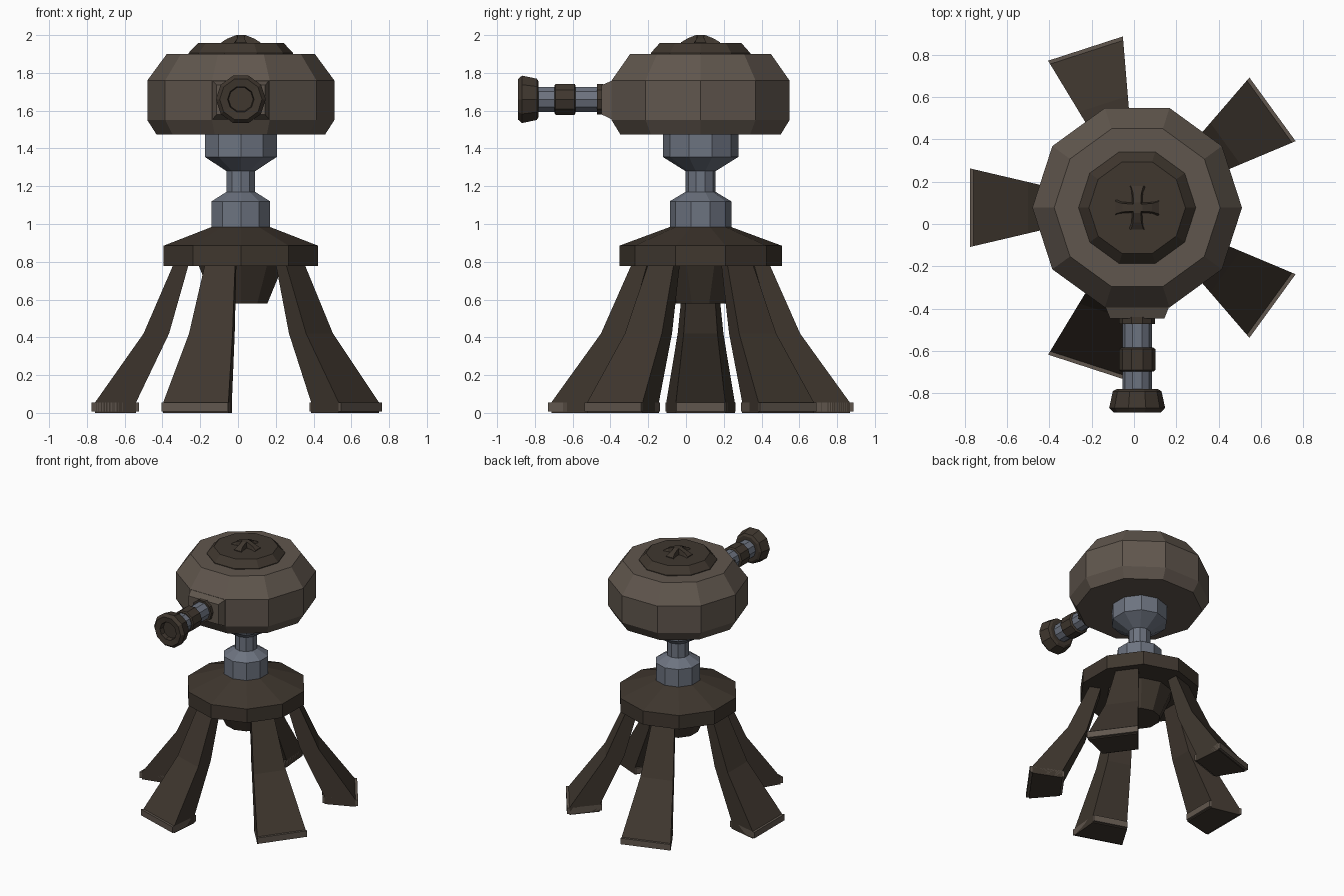
import bpy, bmesh, math
from mathutils import Matrix, Vector

if "Cube" in bpy.data.objects:
    bpy.data.objects.remove(bpy.data.objects["Cube"])

CX, CY = 0.015, 0.077      # turret axis
BZ = 1.66                  # barrel height


def material(name, rgb):
    m = bpy.data.materials.new(name)
    m.diffuse_color = (*rgb, 1)
    m.use_nodes = True
    m.node_tree.nodes["Principled BSDF"].inputs["Base Color"].default_value = m.diffuse_color
    return m


LIGHT = material("light brown", (0.118, 0.094, 0.075))
DARK = material("dark brown", (0.050, 0.038, 0.028))
STEEL = material("blue grey steel", (0.152, 0.172, 0.215))


def finish(name, bm, mat):
    bmesh.ops.recalc_face_normals(bm, faces=bm.faces)
    me = bpy.data.meshes.new(name)
    bm.to_mesh(me)
    bm.free()
    me.materials.append(mat)
    ob = bpy.data.objects.new(name, me)
    bpy.context.collection.objects.link(ob)
    return ob


def loft(bm, rings):
    """Skin a list of vertex rings and cap both ends."""
    vs = [[bm.verts.new(p) for p in r] for r in rings]
    n = len(vs[0])
    for a, b in zip(vs, vs[1:]):
        for i in range(n):
            j = (i + 1) % n
            bm.faces.new((a[i], a[j], b[j], b[i]))
    bm.faces.new(vs[0])
    bm.faces.new(vs[-1])


def turned(name, profile, mat, phase=0, along_y=False, n=10):
    """Ten-sided lathe part from (radius, position) pairs."""
    bm = bmesh.new()
    rings = []
    for r, h in profile:
        ring = []
        for i in range(n):
            a = math.radians(phase) + i * math.tau / n
            c, s = r * math.cos(a), r * math.sin(a)
            ring.append((CX + c, h, BZ + s) if along_y else (CX + c, CY + s, h))
        rings.append(ring)
    loft(bm, rings)
    return finish(name, bm, mat)


# Base and neck (corners on the y axis)
turned("base_hub", [(0.148, 0.58), (0.235, 0.78)], DARK, 18)
turned("base_plate", [(0.43, 0.778), (0.43, 0.885), (0.16, 0.985)], DARK, 18)
turned("neck", [(0.163, 0.97), (0.163, 1.12), (0.08, 1.17), (0.08, 1.28),
                (0.20, 1.355), (0.20, 1.48)], STEEL, 18)

# Head (corners on the x axis) and lid
turned("head", [(0.447, 1.475), (0.495, 1.55), (0.495, 1.76), (0.392, 1.90)], LIGHT)
turned("lid", [(0.277, 1.89), (0.277, 1.905), (0.228, 1.957)], DARK)

# Flared cross knob on the lid
bm = bmesh.new()
for k in range(4):
    rot = Matrix.Translation((CX, CY, 0)) @ Matrix.Rotation(k * math.pi / 2, 4, 'Z')
    rings = [[(d, -w, 1.95), (d, w, 1.95), (d, w * 0.7, z), (d, -w * 0.7, z)]
             for d, w, z in ((0, 0.025, 2.0), (0.025, 0.025, 2.0),
                             (0.07, 0.028, 1.982), (0.103, 0.042, 1.962))]
    loft(bm, [[rot @ Vector(p) for p in r] for r in rings])
finish("lid_knob", bm, DARK)

# Five wedge legs with foot rims
TAPER = 0.235


def wedge(name, sections, mat, angle):
    """Radial wedge from (inner distance, outer distance, z) sections."""
    bm = bmesh.new()
    rot = Matrix.Translation((CX, CY, 0)) @ Matrix.Rotation(angle, 4, 'Z')
    loft(bm, [[rot @ Vector((d, s * d * TAPER, z))
               for d, s in ((i, -1), (o, -1), (o, 1), (i, 1))]
              for i, o, z in sections])
    finish(name, bm, mat)


for k in range(5):
    a = math.pi + k * math.tau / 5
    wedge(f"leg_{k + 1}", [(0.555, 0.772, 0), (0.555, 0.772, 0.055),
                           (0.38, 0.515, 0.42), (0.275, 0.355, 0.79)], DARK, a)
    wedge(f"foot_{k + 1}", [(0.54, 0.79, 0.008), (0.54, 0.79, 0.055)], LIGHT, a)

# Tapered barrel mount growing out of the front head panel
bm = bmesh.new()
loft(bm, [[(CX - w, y, lo), (CX + w, y, lo), (CX + w, y, hi), (CX - w, y, hi)]
          for w, y, lo, hi in ((0.153, -0.385, 1.55, 1.762), (0.128, -0.447, 1.58, 1.735))])
finish("barrel_mount", bm, LIGHT)

# Barrel, collars and hollow muzzle
turned("barrel_collar", [(0.085, -0.44), (0.085, -0.472)], DARK, 0, True)
turned("barrel", [(0.07, -0.46), (0.07, -0.79)], STEEL, 0, True)
turned("barrel_band", [(0.076, -0.584), (0.086, -0.59), (0.086, -0.69), (0.076, -0.697)],
       DARK, 0, True)
turned("muzzle", [(0.098, -0.78), (0.115, -0.79), (0.132, -0.868), (0.112, -0.89),
                  (0.07, -0.885), (0.065, -0.85)], DARK, 0, True)
